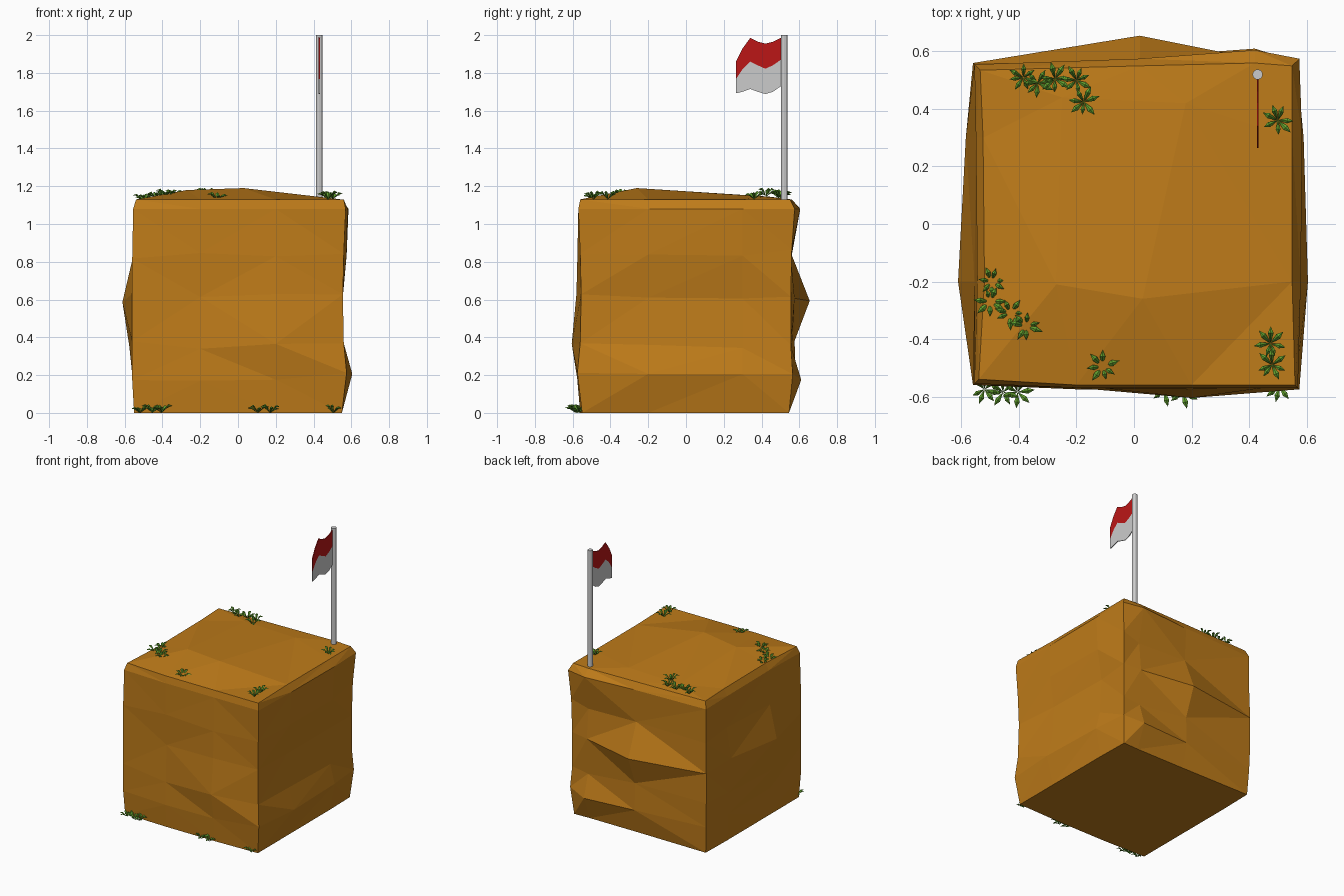
import bpy, bmesh, math, random
from mathutils import Vector
from mathutils.bvhtree import BVHTree

if "Cube" in bpy.data.objects:
    bpy.data.objects.remove(bpy.data.objects["Cube"])

random.seed(4)


def material(name, rgb):
    m = bpy.data.materials.new(name)
    m.diffuse_color = (*rgb, 1)
    m.use_nodes = True
    m.node_tree.nodes["Principled BSDF"].inputs["Base Color"].default_value = m.diffuse_color
    return m


def make(name, bm, mat=None):
    bmesh.ops.recalc_face_normals(bm, faces=bm.faces[:])
    me = bpy.data.meshes.new(name)
    bm.to_mesh(me)
    ob = bpy.data.objects.new(name, me)
    bpy.context.collection.objects.link(ob)
    if mat:
        me.materials.append(mat)
    return ob


earth = material("earth", (0.52, 0.2, 0.01))
red = material("red_cloth", (0.5, 0.008, 0.008))
white = material("white_cloth", (0.8, 0.8, 0.8))
green = material("leaf_green", (0.13, 0.38, 0.03))

# Rock block: rings of 12 points, counter-clockwise from the front left corner
spots = [lambda d: (-d, -d), lambda d: (-.2, -d), lambda d: (.2, -d),
         lambda d: (d, -d), lambda d: (d, -.2), lambda d: (d, .3),
         lambda d: (d, d), lambda d: (.42, d), lambda d: (.02, d),
         lambda d: (-d, d), lambda d: (-d, .3), lambda d: (-d, -.2)]
rings = [
    (0.00, ".55 .56 .56 .55 .55 .55 .545 .54 .54 .545 .55 .55"),
    (0.19, ".56 .575 .575 .575 .605 .59 .565 .61 .58 .555 .56 .56"),
    (0.36, ".56 .57 .605 .56 .56 .555 .555 .56 .575 .56 .565 .575"),
    (0.61, ".56 .56 .58 .555 .545 .54 .555 .575 .655 .56 .585 .612"),
    (0.84, ".56 .57 .575 .56 .575 .575 .56 .555 .56 .555 .55 .555"),
    (1.08, ".555 .57 .57 .57 .58 .585 .575 .605 .575 .555 .55 .545"),
    (1.13, ".54 .56 .56 .56 .55 .55 .55 .56 .55 .535 .525 .52"),
]
bm = bmesh.new()
loops = []
for z, row in rings:
    shift = 0.025 if 0.1 < z < 1 else 0
    loops.append([bm.verts.new((*spots[i](float(d)), z + random.uniform(-shift, shift)))
                  for i, d in enumerate(row.split())])
for a, b in zip(loops, loops[1:]):
    for i in range(12):
        j = (i + 1) % 12
        bm.faces.new((a[i], a[j], b[j], b[i]))
bm.faces.new(loops[0][::-1])

# Domed top: 4 x 4 grid joining the last ring
t = loops[-1]
A, B, C, D = [bm.verts.new(p) for p in ((-.27, -.21, 1.18), (.03, -.26, 1.19),
                                       (.18, .42, 1.145), (-.25, .44, 1.145))]
grid = [[t[0], t[1], t[2], t[3]], [t[11], A, B, t[4]],
        [t[10], D, C, t[5]], [t[9], t[8], t[7], t[6]]]
for r in range(3):
    for c in range(3):
        bm.faces.new((grid[r][c], grid[r][c + 1], grid[r + 1][c + 1], grid[r + 1][c]))
bmesh.ops.triangulate(bm, faces=bm.faces[:])
make("rock_block", bm, earth)
surface = BVHTree.FromBMesh(bm)

# Flag pole
bpy.ops.mesh.primitive_cylinder_add(vertices=12, radius=0.018, depth=0.9, location=(.43, .52, 1.55))
bpy.context.object.name = "flag_pole"
bpy.ops.object.shade_smooth_by_angle()

# Flag: two wavy stripes of thin cloth
ys = [.51, .46, .42, .38, .34, .30, .265]
top = [1.99, 1.965, 1.955, 1.965, 1.985, 1.93, 1.86]
mid = [1.875, 1.84, 1.822, 1.84, 1.86, 1.82, 1.768]
low = [1.735, 1.70, 1.688, 1.70, 1.715, 1.70, 1.692]


def stripe(name, upper, lower, mat):
    bm = bmesh.new()
    cols = [[bm.verts.new((x, y, z)) for x, z in
             ((.427, u), (.433, u), (.433, l), (.427, l))]
            for y, u, l in zip(ys, upper, lower)]
    for a, b in zip(cols, cols[1:]):
        for i in range(4):
            j = (i + 1) % 4
            bm.faces.new((a[i], a[j], b[j], b[i]))
    bm.faces.new(cols[0])
    bm.faces.new(cols[-1])
    make(name, bm, mat)


stripe("flag_upper_stripe", top, mid, red)
stripe("flag_lower_stripe", mid, low, white)


# Grass: each blade is a thin ridged diamond arching outward
def blade(bm, base, angle, length, rise):
    out = Vector((math.cos(angle), math.sin(angle), 0))
    side = Vector((-out.y, out.x, 0)) * length * 0.17
    up = Vector((0, 0, 1))
    root = bm.verts.new(base)
    m = base + out * length * 0.6 + up * rise
    left, right = bm.verts.new(m + side), bm.verts.new(m - side)
    ridge = bm.verts.new(m + up * 0.007)
    keel = bm.verts.new(m - up * 0.004)
    tip = bm.verts.new(base + out * length + up * rise * 0.95)
    edge = [left, ridge, right, keel]
    for i in range(4):
        j = (i + 1) % 4
        bm.faces.new((root, edge[i], edge[j]))
        bm.faces.new((tip, edge[j], edge[i]))


def grass(name, places, sink=0.0, ground=False):
    bm = bmesh.new()
    for x, y in places:
        z = 0.0
        if not ground:
            hit = surface.ray_cast(Vector((x, y, 3)), Vector((0, 0, -1)))[0]
            z = (hit.z if hit else 1.13) - sink
        turn = random.uniform(0, 6)
        for k in range(7):
            blade(bm, Vector((x, y, z)), turn + k * math.tau / 7 + random.uniform(-.2, .2),
                  random.uniform(.045, .062), random.uniform(.022, .04))
    make(name, bm, green)


grass("grass_back", [(-.385, .51), (-.335, .49), (-.275, .505), (-.2, .5), (-.175, .425)])
grass("grass_right", [(.5, .36), (.475, -.415), (.48, -.49)])
grass("grass_left", [(-.495, -.2), (-.5, -.27), (-.43, -.31), (-.375, -.355), (-.11, -.495)], sink=.018)
grass("grass_ground", [(-.52, -.575), (-.455, -.585), (-.405, -.585),
                       (.105, -.58), (.17, -.585), (.505, -.565)], ground=True)
